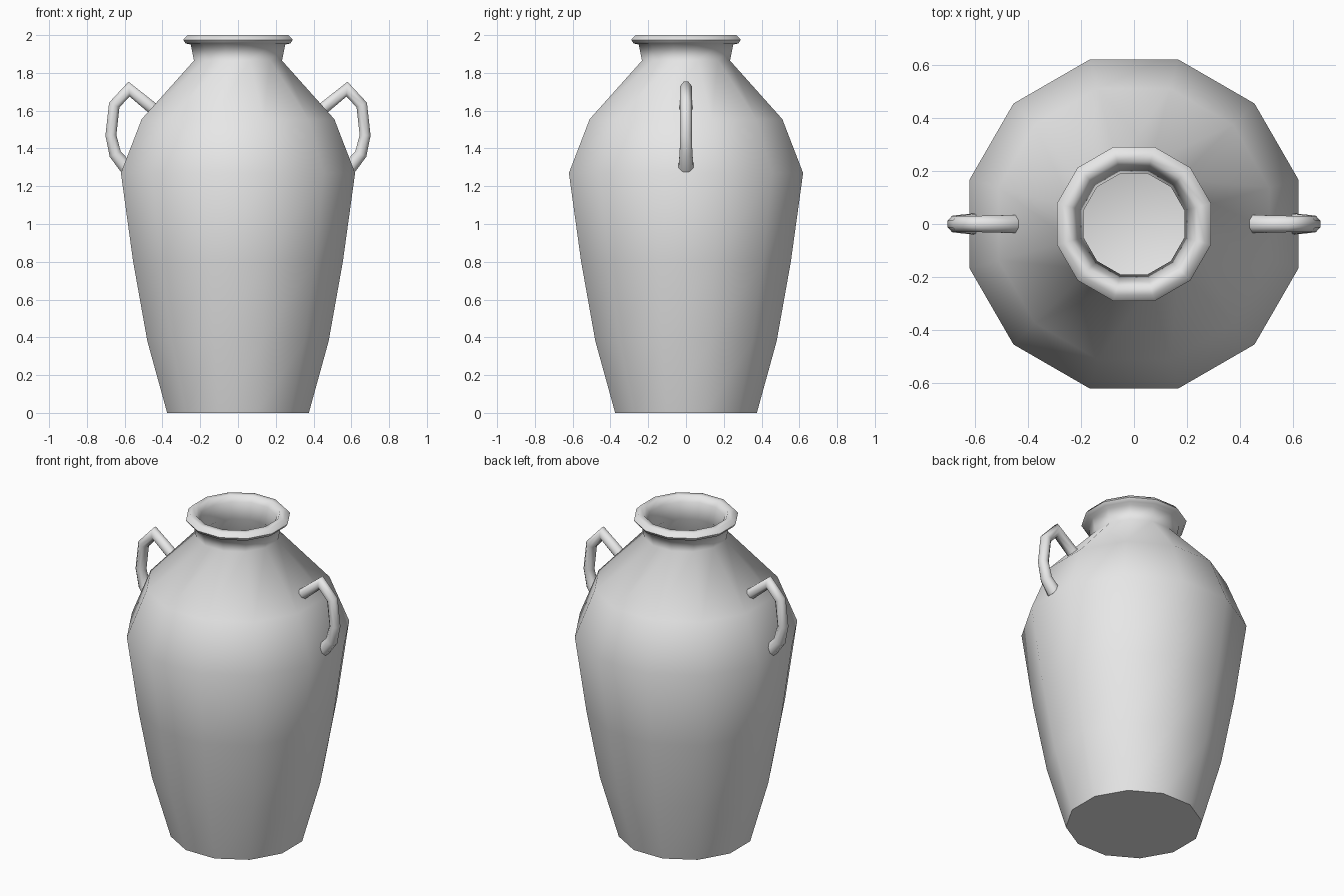
import bpy
import bmesh
from math import cos, sin, pi, radians
from mathutils import Vector

cube = bpy.data.objects.get("Cube")
if cube:
    bpy.data.objects.remove(cube, do_unlink=True)

# One plain clay colour
clay = bpy.data.materials.new("plain_grey_clay")
clay.use_nodes = True
clay.diffuse_color = (0.8, 0.8, 0.8, 1)
clay.node_tree.nodes["Principled BSDF"].inputs["Base Color"].default_value = (0.8, 0.8, 0.8, 1)


def loft(name, rings):
    """Skin a row of equal rings and cap both ends."""
    bm = bmesh.new()
    loops = [[bm.verts.new(p) for p in ring] for ring in rings]
    n = len(loops[0])
    for a, b in zip(loops, loops[1:]):
        for i in range(n):
            j = (i + 1) % n
            bm.faces.new((a[i], a[j], b[j], b[i]))
    bm.faces.new(loops[0][::-1])
    bm.faces.new(loops[-1])
    bmesh.ops.recalc_face_normals(bm, faces=bm.faces)
    mesh = bpy.data.meshes.new(name)
    bm.to_mesh(mesh)
    bm.free()
    mesh.materials.append(clay)
    obj = bpy.data.objects.new(name, mesh)
    bpy.context.collection.objects.link(obj)
    bpy.ops.object.select_all(action='DESELECT')
    obj.select_set(True)
    bpy.context.view_layer.objects.active = obj
    bpy.ops.object.shade_smooth_by_angle(angle=radians(70))
    return obj


# Jar: twelve-sided, (distance to flat side, height) from foot over the rim to the inner floor
SIDES = 12
outside = [(0.375, 0), (0.48, 0.38), (0.555, 0.8), (0.62, 1.27), (0.51, 1.555), (0.233, 1.865)]
rim = [(0.25, 1.95), (0.277, 1.956), (0.29, 1.975), (0.268, 2.0), (0.235, 2.0), (0.215, 1.965)]
inside = [(0.19, 1.87), (0.465, 1.54), (0.575, 1.27), (0.51, 0.8), (0.435, 0.38), (0.34, 0.12), (0.22, 0.05)]


def jar_ring(flat, z):
    r = flat / cos(pi / SIDES)
    angles = [2 * pi * (i + 0.5) / SIDES for i in range(SIDES)]
    return [(r * cos(a), r * sin(a), z) for a in angles]


loft("jar_body", [jar_ring(f, z) for f, z in outside + rim + inside])

# Handles: bent tube, (x, z, radius) from shoulder to belly
path = [(0.455, 1.615, 0.034), (0.577, 1.714, 0.031), (0.655, 1.63, 0.031),
        (0.673, 1.47, 0.031), (0.65, 1.37, 0.034), (0.592, 1.3, 0.04)]


def handle_rings(side):
    points = [Vector((x, 0, z)) for x, z, r in path]
    rings = []
    for k, (p, (x, z, r)) in enumerate(zip(points, path)):
        before = (p - points[k - 1]).normalized() if k else None
        after = (points[k + 1] - p).normalized() if k < len(path) - 1 else None
        before, after = before or after, after or before
        tangent = (before + after).normalized()
        across = Vector((-tangent.z, 0, tangent.x)) / tangent.dot(before)
        ring = []
        for i in range(8):
            a = 2 * pi * (i + 0.5) / 8
            q = p + across * (r * cos(a)) + Vector((0, r * sin(a) * 1.08, 0))
            ring.append((q.x * side, q.y, q.z))
        rings.append(ring)
    return rings


for name, side in (("left_handle", 1), ("right_handle", -1)):
    loft(name, handle_rings(side))
